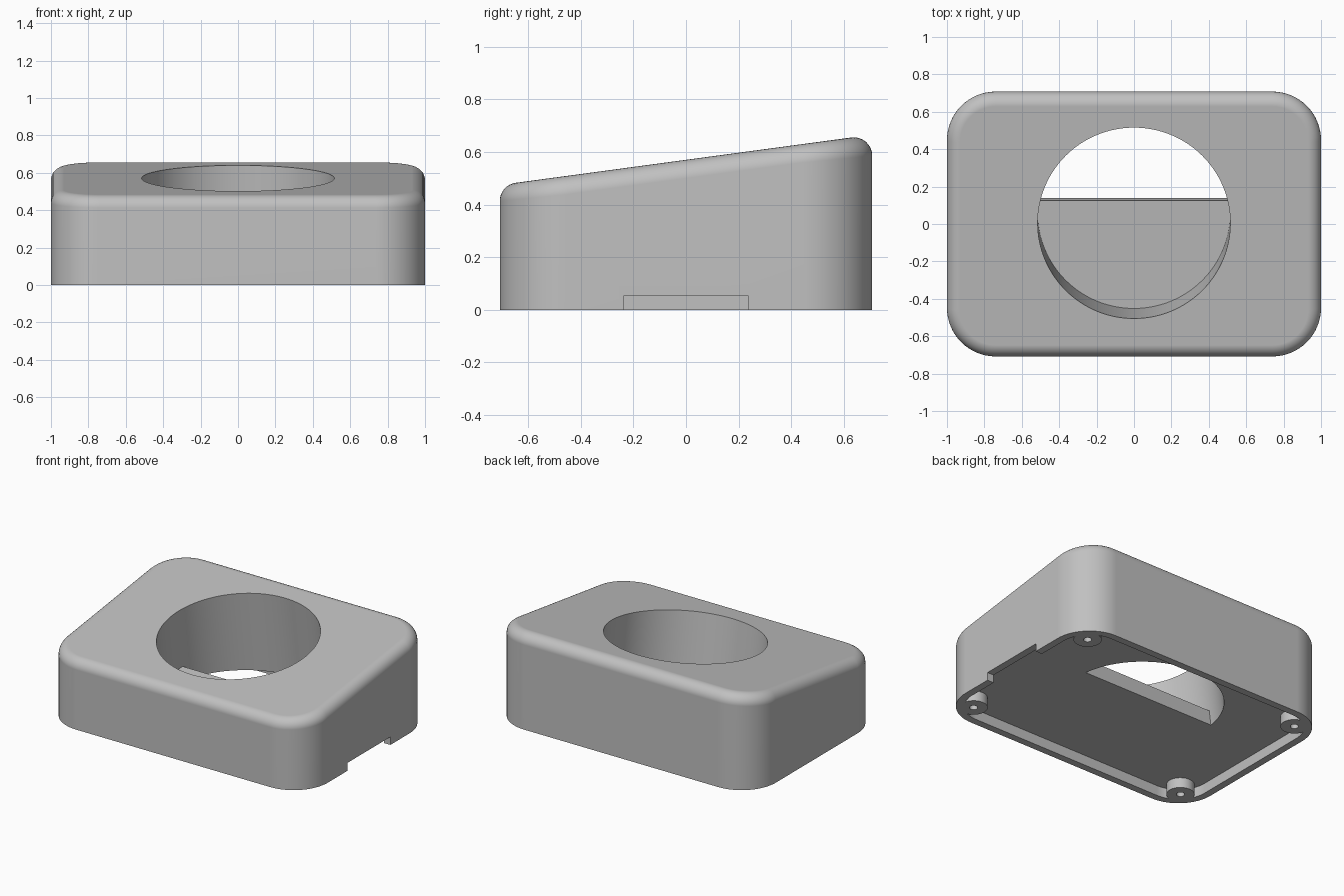
import bpy
import bmesh
from math import atan, cos, sin, pi, radians
from mathutils import Matrix, Vector

if "Cube" in bpy.data.objects:
    bpy.data.objects.remove(bpy.data.objects["Cube"], do_unlink=True)

HALF_X, HALF_Y, CORNER = 1.0, 0.708, 0.26
MID_Z, SLOPE, FILLET = 0.57, 0.135, 0.07
RIM, RECESS = 0.05, 0.07
TILT = atan(SLOPE)
TOP_FRAME = Matrix.Translation((0, 0.005, MID_Z)) @ Matrix.Rotation(TILT, 4, "X")

grey = bpy.data.materials.new("light_grey")
grey.use_nodes = True
colour = (0.53, 0.53, 0.53, 1)
grey.diffuse_color = colour
grey.node_tree.nodes["Principled BSDF"].inputs["Base Color"].default_value = colour


def finish(name, bm):
    bmesh.ops.recalc_face_normals(bm, faces=bm.faces)
    mesh = bpy.data.meshes.new(name)
    bm.to_mesh(mesh)
    bm.free()
    mesh.materials.append(grey)
    obj = bpy.data.objects.new(name, mesh)
    bpy.context.collection.objects.link(obj)
    return obj


def outline(inset, steps=16):
    """Rounded rectangle as (point, outward normal) pairs."""
    pairs = []
    for i, (sx, sy) in enumerate([(1, 1), (-1, 1), (-1, -1), (1, -1)]):
        centre = Vector((sx * (HALF_X - CORNER), sy * (HALF_Y - CORNER), 0))
        for k in range(steps + 1):
            a = (i + k / steps) * pi / 2
            n = Vector((cos(a), sin(a), 0))
            pairs.append((centre + n * (CORNER - inset), n))
    return pairs


def loft(name, rings):
    bm = bmesh.new()
    loops = [[bm.verts.new(p) for p in ring] for ring in rings]
    for low, high in zip(loops, loops[1:]):
        for i in range(len(low)):
            j = (i + 1) % len(low)
            bm.faces.new((low[i], low[j], high[j], high[i]))
    bm.faces.new(loops[0])
    bm.faces.new(loops[-1])
    return finish(name, bm)


def cylinder(name, radius, z0, z1, frame=Matrix(), sides=40):
    bm = bmesh.new()
    place = frame @ Matrix.Translation((0, 0, (z0 + z1) / 2))
    bmesh.ops.create_cone(bm, cap_ends=True, segments=sides, radius1=radius,
                          radius2=radius, depth=z1 - z0, matrix=place)
    return finish(name, bm)


def box(name, low, high, frame=Matrix()):
    bm = bmesh.new()
    low, high = Vector(low), Vector(high)
    place = frame @ Matrix.Translation((low + high) / 2) @ Matrix.Diagonal((*(high - low), 1))
    bmesh.ops.create_cube(bm, size=1, matrix=place)
    return finish(name, bm)


def combine(target, tool, operation="DIFFERENCE"):
    mod = target.modifiers.new("cut", "BOOLEAN")
    mod.operation, mod.solver, mod.object = operation, "EXACT", tool
    bpy.context.view_layer.objects.active = target
    bpy.ops.object.modifier_apply(modifier=mod.name)
    bpy.data.objects.remove(tool, do_unlink=True)


# Wedge body: straight walls, rolling-ball fillet, sloped top
up = Vector((0, -sin(TILT), cos(TILT)))
rings = [[p for p, n in outline(0)]]
ARC = 8
for k in range(ARC + 1):
    ring = []
    for p, n in outline(FILLET):
        centre = Vector((p.x, p.y, MID_Z + SLOPE * p.y - FILLET / cos(TILT)))
        ring.append(centre + FILLET * n.slerp(up, k / ARC))
    rings.append(ring)
body = loft("wedge_body", rings)

# Shallow recess underneath
flat = [p for p, n in outline(RIM)]
combine(body, loft("recess_cutter", [[p + Vector((0, 0, z)) for p in flat]
                                     for z in (-0.1, RECESS)]))

# Tilted round pocket: sloped floor in front, open through at the back
pocket = cylinder("pocket_cutter", 0.515, -0.8, 0.3, TOP_FRAME, 128)
combine(pocket, box("floor_block", (-1, -1, -1), (1, 0.067, -0.4025), TOP_FRAME))
combine(body, pocket)

# Cable notch in the left rim
combine(body, box("notch_cutter", (0.9, -0.235, -0.1), (1.1, 0.235, 0.055)))

# Four screw bosses with pilot holes
for sx in (-1, 1):
    for sy in (-1, 1):
        spot = Matrix.Translation((sx * 0.845, sy * 0.555, 0))
        combine(body, cylinder("boss", 0.088, 0, RECESS + 0.03, spot), "UNION")
        combine(body, cylinder("screw_cutter", 0.026, -0.1, 0.2, spot, 24))

# Smooth shading with crisp edges
bpy.ops.object.select_all(action="DESELECT")
body.select_set(True)
bpy.context.view_layer.objects.active = body
bpy.ops.object.shade_smooth_by_angle(angle=radians(30))
weighted = body.modifiers.new("weighted_normals", "WEIGHTED_NORMAL")
weighted.keep_sharp = True
